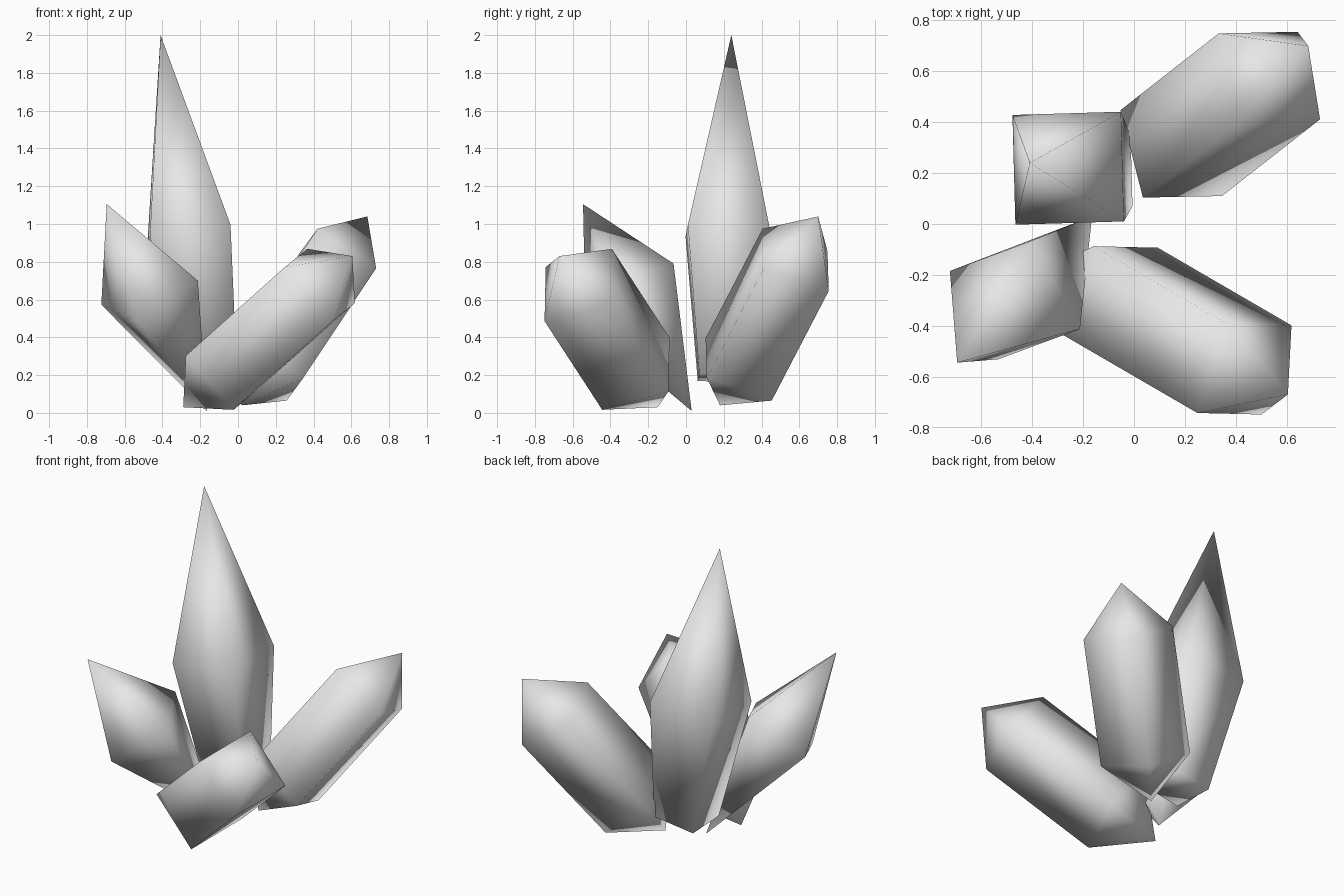
import bpy
import bmesh
import math
from mathutils import Vector, Matrix

cube = bpy.data.objects.get("Cube")
if cube:
    bpy.data.objects.remove(cube, do_unlink=True)

# Crystal material
grey = bpy.data.materials.new("crystal_grey")
grey.use_nodes = True
colour = (0.8, 0.8, 0.8, 1)
grey.diffuse_color = colour
grey.node_tree.nodes["Principled BSDF"].inputs["Base Color"].default_value = colour


def crystal(name, foot, tip, corner, rings, pointed_foot=True):
    """Four-sided crystal along foot -> tip; rings are (fraction, radius)."""
    foot, tip = Vector(foot), Vector(tip)
    axis = (tip - foot).normalized()
    out = Vector(corner)
    out = (out - axis * out.dot(axis)).normalized()
    bm = bmesh.new()
    loops = []
    for t, radius in rings:
        centre = foot.lerp(tip, t)
        loops.append([bm.verts.new(centre + Matrix.Rotation(i * math.pi / 2, 3, axis) @ out * radius)
                      for i in range(4)])
    # Side walls
    for low, high in zip(loops, loops[1:]):
        for i in range(4):
            j = (i + 1) % 4
            bm.faces.new((low[i], low[j], high[j], high[i]))
    # Pointed or flat ends
    ends = [(loops[-1], tip)]
    if pointed_foot:
        ends.append((loops[0], foot))
    else:
        bm.faces.new(loops[0])
    for loop, point in ends:
        apex = bm.verts.new(point)
        for i in range(4):
            bm.faces.new((loop[i], loop[(i + 1) % 4], apex))
    bmesh.ops.recalc_face_normals(bm, faces=bm.faces)
    for face in bm.faces:
        face.smooth = True
    mesh = bpy.data.meshes.new(name)
    bm.to_mesh(mesh)
    bm.free()
    mesh.materials.append(grey)
    obj = bpy.data.objects.new(name, mesh)
    bpy.context.collection.objects.link(obj)
    return obj


# Tall upright spire with a flat foot
crystal("tall_crystal", (-0.146, 0.204, 0.185), (-0.41, 0.24, 2.0),
        (0.206, 0.221, 0.03), [(0, 0.195), (0.427, 0.305)], pointed_foot=False)
# Leaning double pyramid
crystal("front_right_crystal", (-0.165, 0.03, 0.01), (-0.695, -0.545, 1.105),
        (0.255, -0.115, 0.065), [(0.572, 0.287)])
# Leaning prisms, pointed at both ends
crystal("front_left_crystal", (-0.29, -0.15, 0.03), (0.605, -0.67, 0.83),
        (-0.06, 0.175, 0.2), [(0.222, 0.27), (0.809, 0.27)])
crystal("back_left_crystal", (0.02, 0.18, 0.04), (0.685, 0.70, 1.04),
        (-0.106, -0.17, 0.17), [(0.19, 0.265), (0.77, 0.265)])
